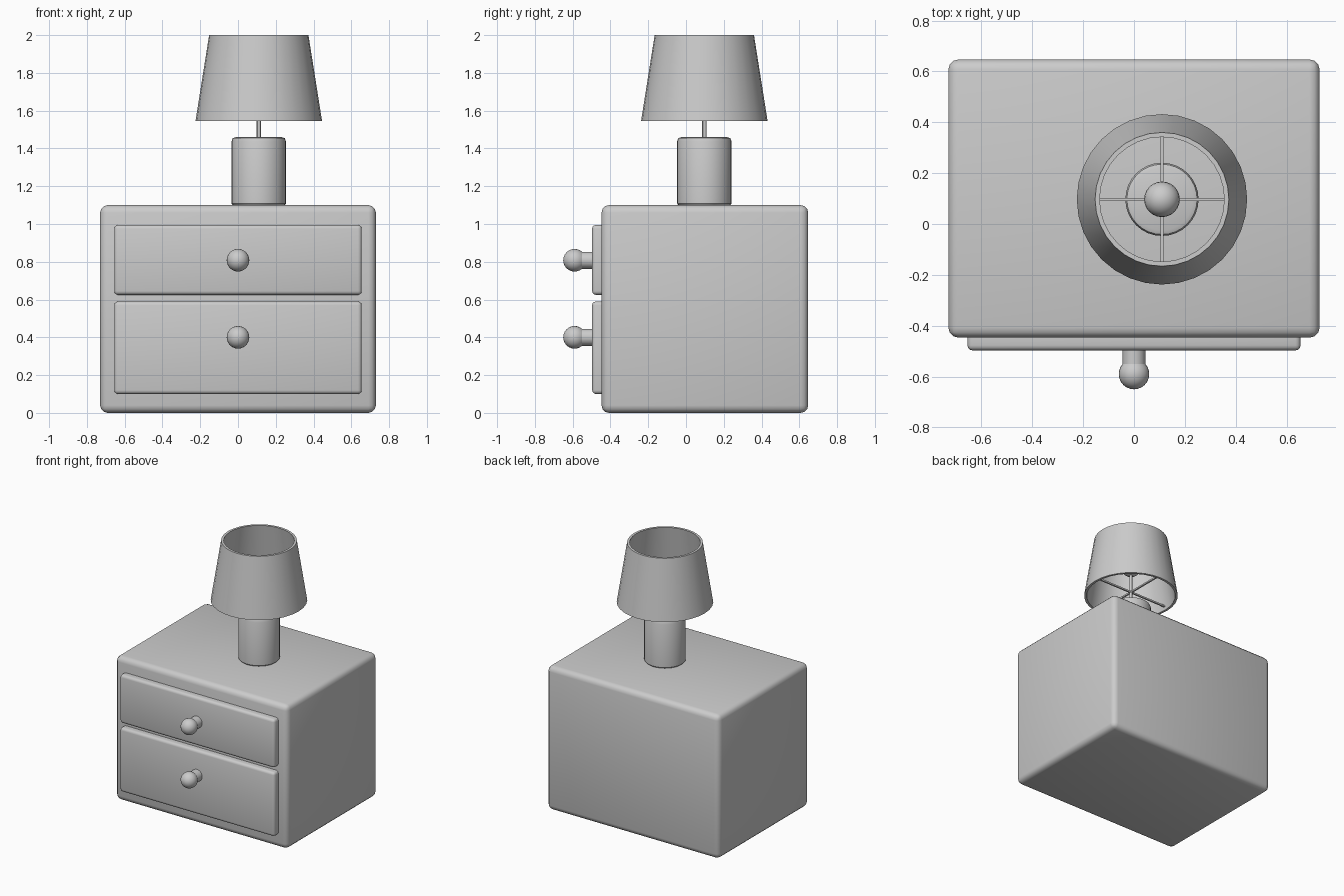
import bpy, bmesh, math
from mathutils import Matrix

cube = bpy.data.objects.get("Cube")
if cube:
    bpy.data.objects.remove(cube, do_unlink=True)

# One plain grey for everything
grey = bpy.data.materials.new("plain_grey")
grey.use_nodes = True
colour = (0.6, 0.6, 0.6, 1)
grey.diffuse_color = colour
grey.node_tree.nodes["Principled BSDF"].inputs["Base Color"].default_value = colour

LAMP = (0.11, 0.097)


def finish(name, bm, smooth=30):
    bmesh.ops.recalc_face_normals(bm, faces=bm.faces)
    mesh = bpy.data.meshes.new(name)
    bm.to_mesh(mesh)
    bm.free()
    mesh.materials.append(grey)
    obj = bpy.data.objects.new(name, mesh)
    bpy.context.collection.objects.link(obj)
    bpy.ops.object.select_all(action='DESELECT')
    bpy.context.view_layer.objects.active = obj
    obj.select_set(True)
    bpy.ops.object.shade_smooth_by_angle(angle=math.radians(smooth))
    return obj


def rounded_box(name, low, high, bevel, segments=3):
    bm = bmesh.new()
    bmesh.ops.create_cube(bm, size=1)
    for v in bm.verts:
        v.co = [(a + b) / 2 + c * (b - a) for a, b, c in zip(low, high, v.co)]
    if bevel:
        bmesh.ops.bevel(bm, geom=bm.edges[:], offset=bevel, segments=segments,
                        profile=0.5, affect='EDGES')
    return finish(name, bm)


def lathe(name, profile, location, steps=32, closed=False, forward=False):
    """Spin (radius, height) points about z; forward turns the axis to -y."""
    bm = bmesh.new()
    verts = [bm.verts.new((r, 0, z)) for r, z in profile]
    pairs = list(zip(verts, verts[1:]))
    if closed:
        pairs.append((verts[-1], verts[0]))
    edges = [bm.edges.new(p) for p in pairs]
    bmesh.ops.spin(bm, geom=verts + edges, cent=(0, 0, 0), axis=(0, 0, 1),
                   angle=math.tau, steps=steps)
    bmesh.ops.remove_doubles(bm, verts=bm.verts, dist=0.0005)
    turn = Matrix.Rotation(math.pi / 2, 4, 'X') if forward else Matrix()
    bm.transform(Matrix.Translation(location) @ turn)
    return finish(name, bm)


def arc(radius, height, start, end, steps):
    """Points on a circle about the axis, measured in degrees from its foot."""
    angles = [math.radians(start + (end - start) * i / steps) for i in range(steps + 1)]
    return [(radius * math.sin(a), height - radius * math.cos(a)) for a in angles]


# Cabinet and drawers with ball knobs
rounded_box("cabinet", (-0.73, -0.447, 0), (0.73, 0.647, 1.1), 0.04)
for label, bottom, top, knob_z in (("upper", 0.625, 0.995, 0.808), ("lower", 0.1, 0.59, 0.4)):
    rounded_box(label + "_drawer", (-0.655, -0.497, bottom), (0.655, -0.4, top), 0.02)
    lathe(label + "_knob", [(0, -0.01), (0.045, -0.01), (0.045, 0.055)]
          + arc(0.06, 0.093, 48, 180, 9), (0, -0.497, knob_z), 24, forward=True)

# Lamp base, stem and bulb
lathe("lamp_base", [(0, 1.1), (0.137, 1.1), (0.144, 1.108), (0.144, 1.437),
                    (0.138, 1.454), (0.122, 1.46), (0, 1.46)], (*LAMP, 0))
lathe("lamp_stem", [(0, 1.45), (0.012, 1.45), (0.012, 1.74), (0, 1.74)], (*LAMP, 0), 12)
lathe("bulb", arc(0.07, 1.78, 0, 180, 12), (*LAMP, 0), 24)

# Hollow shade held by a cross of thin spokes
lathe("lamp_shade", [(0.335, 1.545), (0.263, 2), (0.245, 2), (0.317, 1.545)],
      (*LAMP, 0), closed=True)
for label, dx, dy in (("side_spokes", 0.315, 0.006), ("depth_spokes", 0.006, 0.315)):
    rounded_box(label, (LAMP[0] - dx, LAMP[1] - dy, 1.569),
                (LAMP[0] + dx, LAMP[1] + dy, 1.581), 0)
